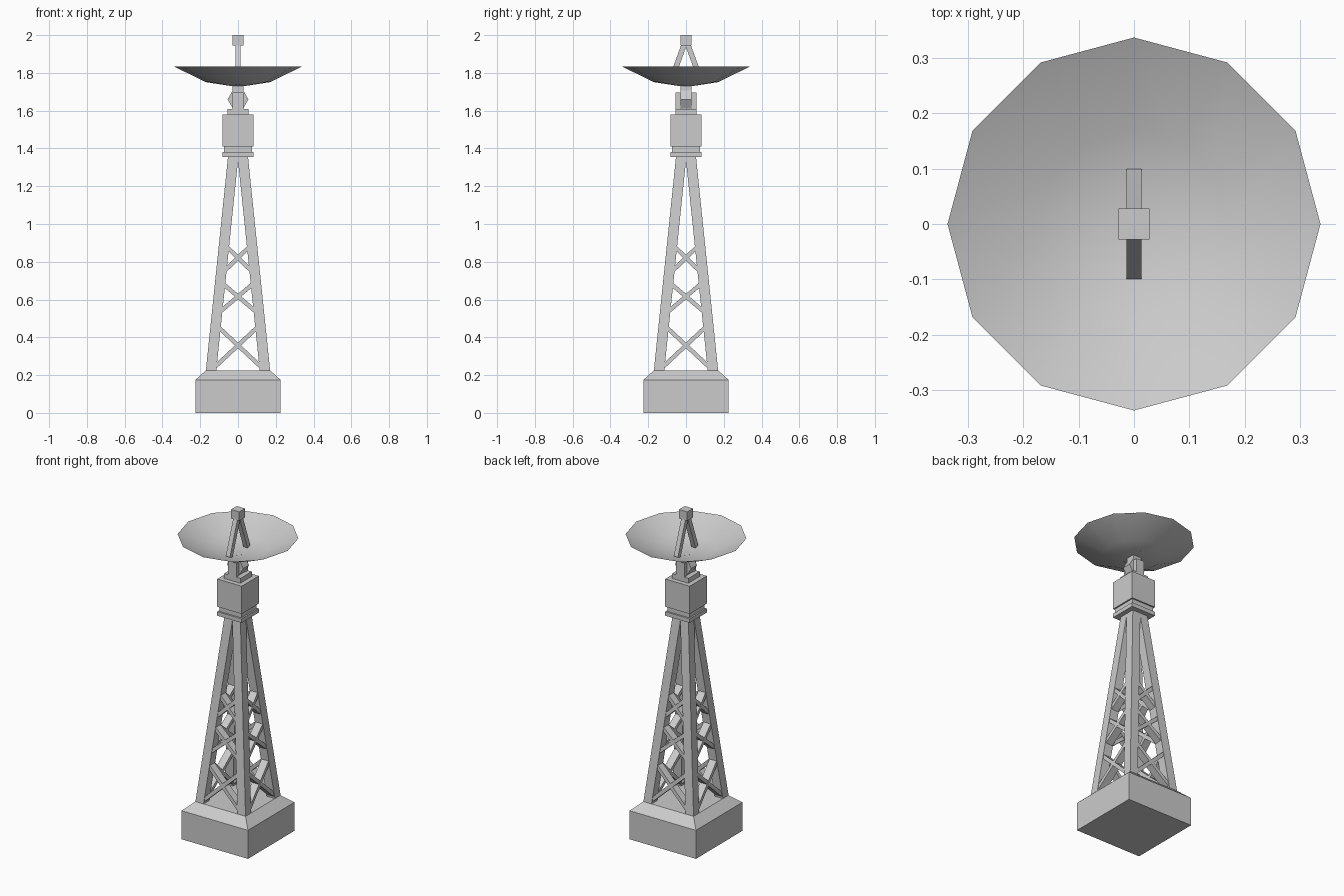
import bpy, bmesh, math
from mathutils import Vector, Matrix

if "Cube" in bpy.data.objects:
    bpy.data.objects.remove(bpy.data.objects["Cube"])


def finish(name, bm, smooth=False):
    mesh = bpy.data.meshes.new(name)
    for f in bm.faces:
        f.smooth = smooth
    bm.to_mesh(mesh)
    bm.free()
    ob = bpy.data.objects.new(name, mesh)
    bpy.context.collection.objects.link(ob)
    return ob


def loft(name, bottom, top, hu, hv, hu2=None, hv2=None, u=(1, 0, 0), v=(0, 1, 0)):
    """Four-sided solid between two rectangles with half-axes u and v."""
    u, v = Vector(u), Vector(v)
    bm = bmesh.new()
    rings = []
    for c, a, b in ((bottom, hu, hv), (top, hu2 or hu, hv2 or hv)):
        rings.append([bm.verts.new(Vector(c) + u * a * i + v * b * j)
                      for i, j in ((-1, -1), (1, -1), (1, 1), (-1, 1))])
    bm.faces.new(rings[0])
    bm.faces.new(rings[1])
    for i in range(4):
        k = (i + 1) % 4
        bm.faces.new((rings[0][i], rings[0][k], rings[1][k], rings[1][i]))
    bmesh.ops.recalc_face_normals(bm, faces=bm.faces)
    return finish(name, bm)


def block(name, z0, z1, hx, hy=None, y=0):
    return loft(name, (0, y, z0), (0, y, z1), hx, hy or hx)


def beam(name, p, q, w, d, depth_axis):
    """Straight bar from p to q, w half-width in plane, d half-depth."""
    p, q, n = Vector(p), Vector(q), Vector(depth_axis)
    u = (q - p).cross(n).normalized()
    v = u.cross(q - p).normalized()
    return loft(name, p, q, w, d, u=u, v=v)


# Leg centre line offset at height z
def leg_offset(z):
    return 0.1425 - 0.1035 * (z - 0.225)


# Foundation with sloped shoulder
block("base_block", 0, 0.175, 0.225)
loft("base_shoulder", (0, 0, 0.175), (0, 0, 0.225), 0.225, 0.225, 0.17, 0.17)

# Four leaning legs
a, b = leg_offset(0.225), leg_offset(1.36)
for sx in (-1, 1):
    for sy in (-1, 1):
        loft("tower_leg", (sx * a, sy * a, 0.225), (sx * b, sy * b, 1.36), 0.0275, 0.0275)

# Crossed braces, three levels on each of four faces
for side in range(4):
    rot = Matrix.Rotation(side * math.pi / 2, 3, 'Z')
    for z0, z1 in ((0.245, 0.45), (0.54, 0.68), (0.755, 0.875)):
        c0, c1 = leg_offset(z0), leg_offset(z1)
        for s in (-1, 1):
            p = rot @ Vector((-s * (c0 - 0.02), -c0, z0))
            q = rot @ Vector((s * (c1 - 0.02), -c1, z1))
            beam("cross_brace", p, q, 0.011, 0.0235 + s * 0.0005, rot @ Vector((0, 1, 0)))

# Tower head: collar, neck, equipment box
block("collar_plate", 1.355, 1.38, 0.083)
block("head_neck", 1.38, 1.41, 0.074)
block("equipment_box", 1.41, 1.58, 0.083)

# Yoke with two arms holding the tilt hub
block("yoke_plate", 1.58, 1.61, 0.055)
for s in (-1, 1):
    block("yoke_arm", 1.61, 1.695, 0.028, 0.0135, y=s * 0.0415)
bm = bmesh.new()
bmesh.ops.create_cone(bm, cap_ends=True, segments=6, radius1=0.055, radius2=0.055, depth=0.056)
bmesh.ops.rotate(bm, verts=bm.verts, matrix=Matrix.Rotation(math.pi / 2, 3, 'Z'))
bmesh.ops.rotate(bm, verts=bm.verts, matrix=Matrix.Rotation(math.pi / 2, 3, 'X'))
# Put hub points on the left and right
if max(v.co.x for v in bm.verts) < 0.05:
    bmesh.ops.rotate(bm, verts=bm.verts, matrix=Matrix.Rotation(math.pi / 6, 3, 'Y'))
bmesh.ops.translate(bm, verts=bm.verts, vec=(0, 0, 1.66))
finish("tilt_hub", bm)
block("dish_post", 1.66, 1.73, 0.028)

# Twelve-sided shallow dish
bm = bmesh.new()
rings = []
for r, z in ((0.17, 1.751), (0.337, 1.833)):
    rings.append([bm.verts.new((r * math.cos(i * math.pi / 6), r * math.sin(i * math.pi / 6), z))
                  for i in range(12)])
centre = bm.verts.new((0, 0, 1.725))
for i in range(12):
    k = (i + 1) % 12
    bm.faces.new((centre, rings[0][i], rings[0][k]))
    bm.faces.new((rings[0][i], rings[1][i], rings[1][k], rings[0][k]))
finish("dish", bm, smooth=True)

# Feed box on two struts
for s in (-1, 1):
    beam("feed_strut", (0, s * 0.086, 1.74), (0, s * 0.008, 1.955), 0.014, 0.014, (1, 0, 0))
block("feed_box", 1.945, 2.0, 0.028)
